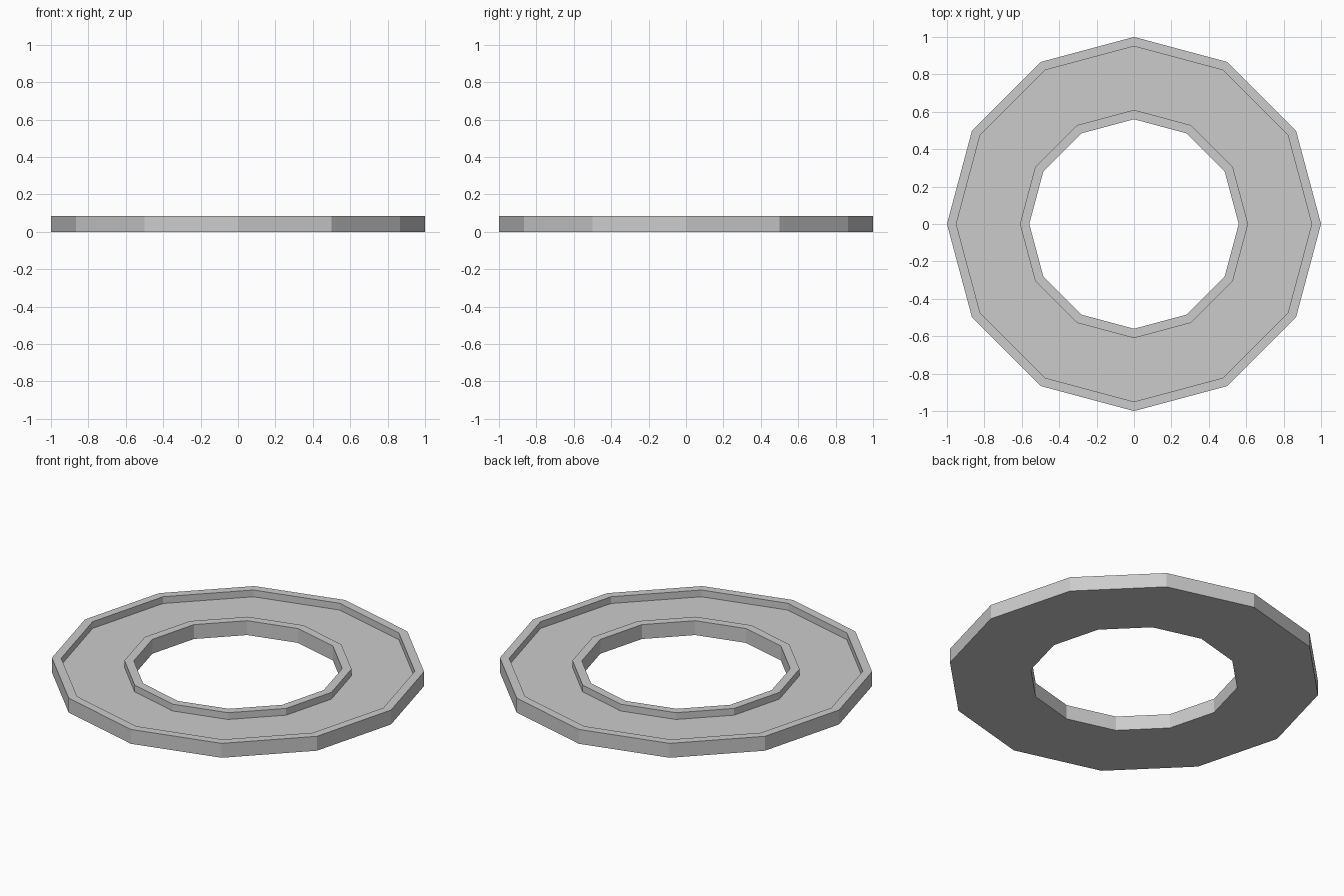
import bpy
import bmesh
from math import cos, sin, tau

SIDES = 12
HEIGHT = 0.085
FLOOR = 0.045

cube = bpy.data.objects.get("Cube")
if cube:
    bpy.data.objects.remove(cube, do_unlink=True)

# Plain grey for the whole ring
grey = bpy.data.materials.new("light_grey")
grey.use_nodes = True
colour = (0.6, 0.6, 0.6, 1)
grey.diffuse_color = colour
grey.node_tree.nodes["Principled BSDF"].inputs["Base Color"].default_value = colour


def lathe(name, profile):
    """Sweep a closed (radius, z) profile round the z axis in flat facets."""
    bm = bmesh.new()
    rings = [[bm.verts.new((r * cos(tau * i / SIDES), r * sin(tau * i / SIDES), z))
              for i in range(SIDES)] for r, z in profile]
    for k, ring in enumerate(rings):
        after = rings[(k + 1) % len(rings)]
        for i in range(SIDES):
            j = (i + 1) % SIDES
            bm.faces.new((ring[i], ring[j], after[j], after[i]))
    bmesh.ops.recalc_face_normals(bm, faces=bm.faces)
    mesh = bpy.data.meshes.new(name)
    bm.to_mesh(mesh)
    bm.free()
    mesh.materials.append(grey)
    obj = bpy.data.objects.new(name, mesh)
    bpy.context.collection.objects.link(obj)
    return obj


# Flat ring with a raised lip along its outer and inner edges
lathe("lipped_ring", [
    (1.0, 0), (1.0, HEIGHT), (0.95, HEIGHT), (0.95, FLOOR),
    (0.61, FLOOR), (0.61, HEIGHT), (0.56, HEIGHT), (0.56, 0),
])
